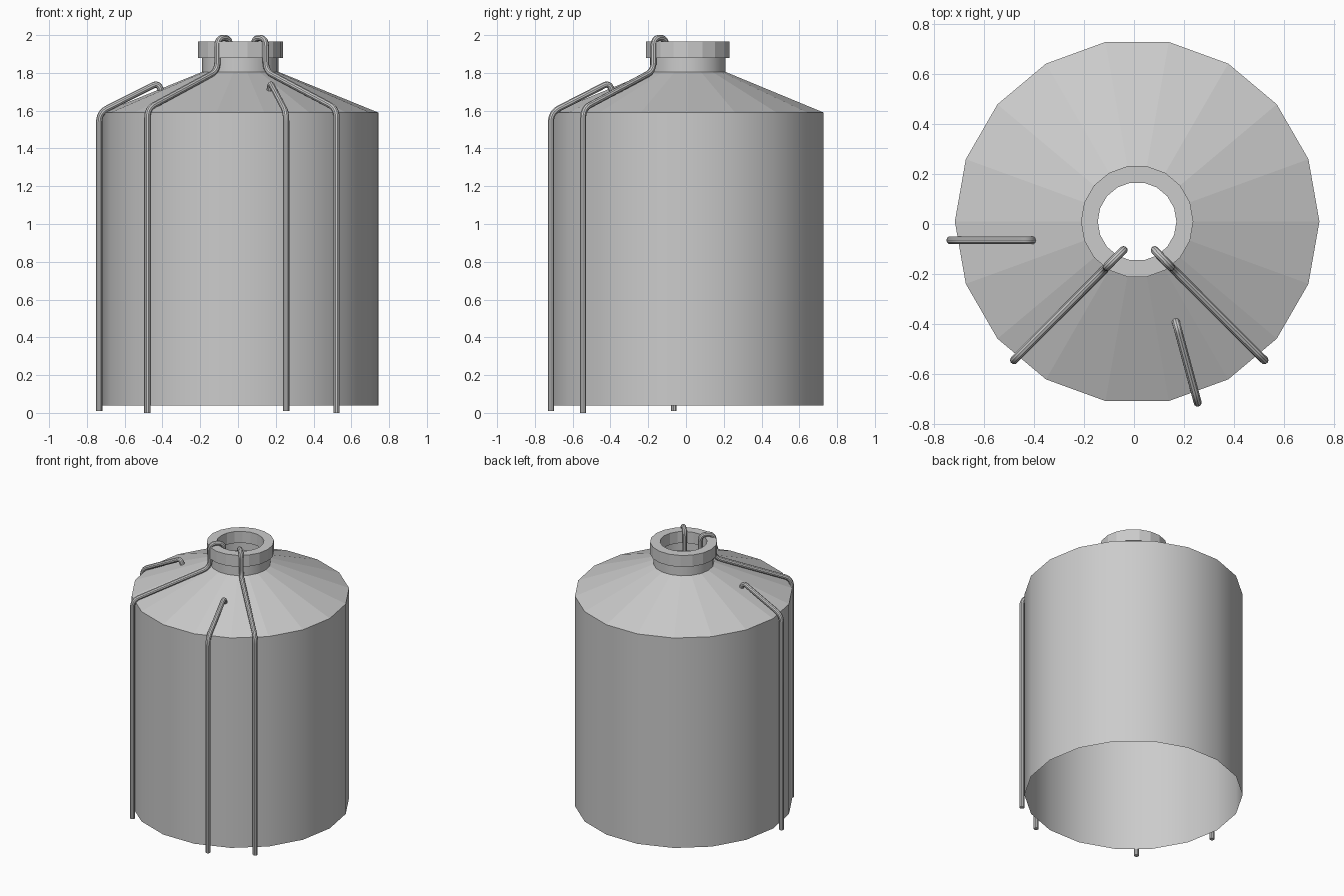
import bpy, bmesh
from math import cos, sin, pi
from mathutils import Vector

if "Cube" in bpy.data.objects:
    bpy.data.objects.remove(bpy.data.objects["Cube"])

SIDES = 18
CX, CY = 0.0125, 0.01
PIPE_R = 0.0165


def revolve(name, profile, smooth=False):
    """Open surface swept from (radius, z) points."""
    bm = bmesh.new()
    rings = [[bm.verts.new((CX + r * cos(2 * pi * i / SIDES),
                            CY + r * sin(2 * pi * i / SIDES), z))
              for i in range(SIDES)] for r, z in profile]
    for a, b in zip(rings, rings[1:]):
        for i in range(SIDES):
            j = (i + 1) % SIDES
            bm.faces.new((a[i], a[j], b[j], b[i])).smooth = smooth
    me = bpy.data.meshes.new(name)
    bm.to_mesh(me)
    bm.free()
    ob = bpy.data.objects.new(name, me)
    bpy.context.collection.objects.link(ob)
    return ob


def fillet(points, radii, steps=6):
    """Round each inner corner; radii are the trim lengths."""
    pts = [Vector(p) for p in points]
    out = [pts[0]]
    for a, p, b, t in zip(pts, pts[1:], pts[2:], radii):
        s = p + (a - p).normalized() * t
        e = p + (b - p).normalized() * t
        for k in range(steps + 1):
            u = k / steps
            out.append(s * (1 - u) ** 2 + p * (2 * u * (1 - u)) * 1.0 + e * u * u)
    out.append(pts[-1])
    return out


def pipe(name, points, radii):
    path = fillet(points, radii)
    cu = bpy.data.curves.new(name, 'CURVE')
    cu.dimensions = '3D'
    cu.bevel_depth = PIPE_R
    cu.bevel_resolution = 3
    cu.use_fill_caps = True
    sp = cu.splines.new('POLY')
    sp.points.add(len(path) - 1)
    for q, p in zip(sp.points, path):
        q.co = (*p, 1)
    ob = bpy.data.objects.new(name, cu)
    bpy.context.collection.objects.link(ob)
    bpy.ops.object.select_all(action='DESELECT')
    ob.select_set(True)
    bpy.context.view_layer.objects.active = ob
    bpy.ops.object.convert(target='MESH')
    bpy.ops.object.shade_smooth_by_angle()


# Tank shell, open at the bottom
revolve("tank_wall", [(0.73, 0.04), (0.73, 1.59)], smooth=True)
revolve("tank_roof", [(0.73, 1.59), (0.2025, 1.805)])

# Neck with an overhanging hollow lip
revolve("neck", [(0.2025, 1.805), (0.2025, 1.88)], smooth=True)
revolve("neck_lip", [(0.2025, 1.88), (0.225, 1.88), (0.225, 1.965),
                     (0.1575, 1.965), (0.1575, 1.88), (0.2025, 1.88)])


# Short pipes that enter the roof
def roof_pipe(name, base, end):
    (x, y), (u, v) = base, end
    k = 0.93
    pipe(name, [(x, y, 0.01), (x, y, 1.59),
                (x + (u - x) * k, y + (v - y) * k, 1.747), (u, v, 1.69)],
         [0.05, 0.03])


roof_pipe("left_roof_pipe", (-0.735, -0.065), (-0.40, -0.065))
roof_pipe("front_roof_pipe", (0.255, -0.715), (0.166, -0.385))


# Long pipes that climb the neck and hook over the lip
def neck_pipe(name, base, outer, inner):
    pipe(name, [(*base, 0.0), (*base, 1.61), (*outer, 1.81), (*outer, 1.985),
                (*inner, 1.985), (*inner, 1.78)],
         [0.05, 0.05, 0.045, 0.045])


neck_pipe("left_neck_pipe", (-0.48, -0.545), (-0.109, -0.172), (-0.042, -0.105))
neck_pipe("right_neck_pipe", (0.522, -0.545), (0.147, -0.172), (0.083, -0.105))
